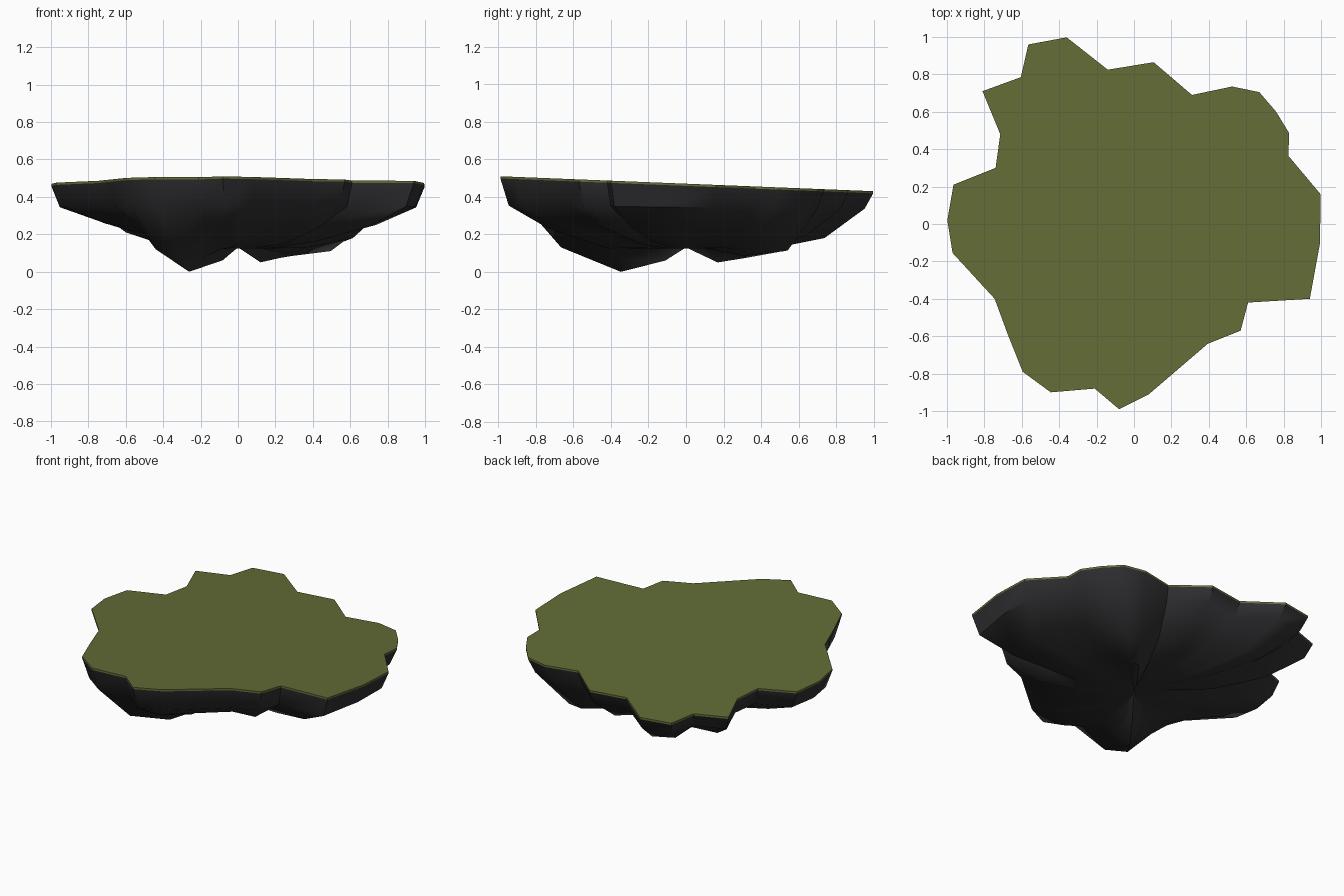
import bpy, bmesh, math

if "Cube" in bpy.data.objects:
    bpy.data.objects.remove(bpy.data.objects["Cube"])

# One entry per spoke, clockwise from the right:
# outline x, outline y, rock height at mid ring, rock height at inner ring
SPOKES = [
    (0.997, 0.16, .25, .17), (0.995, -0.10, .26, .18), (0.94, -0.40, .24, .16),
    (0.61, -0.42, .26, .17), (0.57, -0.57, .23, .15), (0.395, -0.64, .25, .17),
    (0.08, -0.91, .25, .17), (-0.08, -0.99, .23, .13), (-0.21, -0.88, .22, .12),
    (-0.445, -0.90, .13, .07), (-0.595, -0.79, .12, .0), (-0.675, -0.59, .20, .10),
    (-0.745, -0.40, .24, .15), (-0.97, -0.155, .26, .18), (-0.998, 0.02, .27, .19),
    (-0.965, 0.21, .26, .17), (-0.74, 0.30, .26, .18), (-0.715, 0.48, .24, .16),
    (-0.81, 0.71, .21, .13), (-0.605, 0.785, .23, .16), (-0.565, 0.96, .20, .14),
    (-0.36, 0.998, .18, .12), (-0.14, 0.825, .23, .17), (0.105, 0.865, .19, .13),
    (0.31, 0.69, .19, .14), (0.525, 0.735, .115, .075), (0.67, 0.705, .11, .085),
    (0.76, 0.60, .16, .12), (0.83, 0.485, .18, .13), (0.825, 0.365, .22, .16),
]
TOES = {10: (.14, .06), 25: (.23, .05)}     # low knobs near the middle: scale, height
GRASS_DEPTH = 0.012


def ground(y):
    """Height of the gently tilted top."""
    return 0.47 - 0.04 * y


def material(name, rgb):
    m = bpy.data.materials.new(name)
    m.diffuse_color = (*rgb, 1)
    m.use_nodes = True
    m.node_tree.nodes["Principled BSDF"].inputs["Base Color"].default_value = m.diffuse_color
    return m


def add_object(name, bm, mat):
    bmesh.ops.recalc_face_normals(bm, faces=bm.faces)
    mesh = bpy.data.meshes.new(name)
    bm.to_mesh(mesh)
    bm.free()
    mesh.materials.append(mat)
    ob = bpy.data.objects.new(name, mesh)
    bpy.context.collection.objects.link(ob)
    return ob


def bridge(bm, a, b):
    n = len(a)
    for i in range(n):
        j = (i + 1) % n
        bm.faces.new((a[i], a[j], b[j], b[i]))


# Grass slab: flat top with a thin rim
bm = bmesh.new()
top = [bm.verts.new((x, y, ground(y))) for x, y, *_ in SPOKES]
low = [bm.verts.new((x, y, ground(y) - GRASS_DEPTH)) for x, y, *_ in SPOKES]
bm.faces.new(top)
bridge(bm, top, low)
add_object("grass_top", bm, material("olive grass", (0.122, 0.15, 0.037)))

# Rock underside: rings shrinking towards a raised centre point
bm = bmesh.new()
rings = [[], [], [], [], []]
for i, (x, y, mid, inner) in enumerate(SPOKES):
    s, h = TOES.get(i, (.17, .125))
    levels = [(1, ground(y) - GRASS_DEPTH), (.955, .345 - .008 * y),
              (.74, mid), (.44, inner), (s, h)]
    for ring, (k, z) in zip(rings, levels):
        ring.append(bm.verts.new((x * k, y * k, z)))
for a, b in zip(rings, rings[1:]):
    bridge(bm, a, b)
centre = bm.verts.new((0, 0, .13))
for i, v in enumerate(rings[-1]):
    bm.faces.new((v, rings[-1][(i + 1) % len(SPOKES)], centre))
bm.normal_update()
rock = add_object("rock_underside", bm, material("dark rock", (0.03, 0.03, 0.033)))

# An open shell may be flipped: make its centre face down
down = sum(p.normal.z * p.area for p in rock.data.polygons)
if down > 0:
    rock.data.flip_normals()

bpy.ops.object.select_all(action='DESELECT')
rock.select_set(True)
bpy.context.view_layer.objects.active = rock
bpy.ops.object.shade_smooth_by_angle(angle=math.radians(45))
